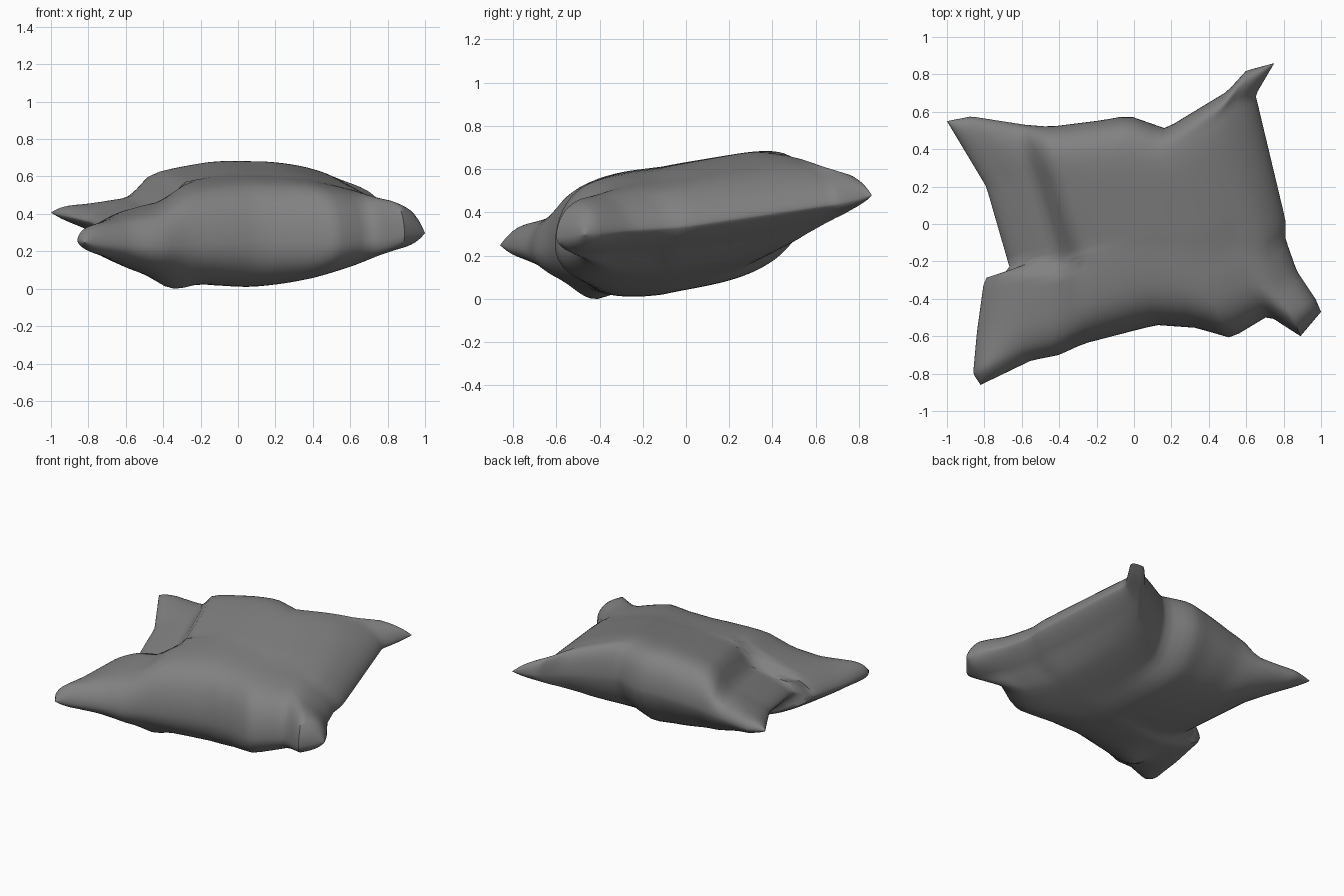
import bpy, bmesh, math
from mathutils import Vector

if "Cube" in bpy.data.objects:
    bpy.data.objects.remove(bpy.data.objects["Cube"])

N = 48

# Seam line of the pillow, one path per side (x, y, z)
FRONT = [(-.82, -.86, .27), (-.55, -.73, .25), (-.4, -.70, .25), (-.27, -.64, .26),
         (0, -.57, .27), (.12, -.54, .27), (.33, -.555, .27), (.52, -.61, .27),
         (.72, -.49, .28), (.89, -.60, .31), (1, -.47, .32)]
BACK = [(-1, .55, .43), (-.87, .575, .42), (-.58, .53, .42), (-.45, .52, .44),
        (-.17, .555, .47), (-.03, .58, .47), (.17, .51, .48), (.5, .71, .49),
        (.6, .82, .50), (.75, .86, .50)]
LEFT = [(-.82, -.86, .27), (-.86, -.80, .28), (-.84, -.58, .28), (-.80, -.29, .30),
        (-.66, -.25, .31), (-.79, .20, .38), (-1, .55, .43)]
RIGHT = [(1, -.47, .32), (.97, -.40, .33), (.87, -.25, .34), (.81, -.08, .35),
         (.81, .02, .36), (.65, .69, .46), (.75, .86, .50)]
# Blunt corner tips: x, y, half thickness
TIPS = [(1, -.47, .06), (-.82, -.86, .045), (-1, .55, .03), (.75, .86, .03)]


def along(path, t):
    """Point at fraction t of the path length."""
    pts = [Vector(p) for p in path]
    lens = [(b - a).length for a, b in zip(pts, pts[1:])]
    d = t * sum(lens)
    for a, b, l in zip(pts, pts[1:], lens):
        if d <= l:
            return a.lerp(b, d / l)
        d -= l
    return pts[-1]


def smooth(x):
    x = min(1, max(0, x))
    return x * x * (3 - 2 * x)


# Parameters bunch up toward the seam so the edges stay round
params = [math.sin(math.pi / 2 * (2 * i / N - 1)) for i in range(N + 1)]
edges = [[along(p, (u + 1) / 2) for u in params] for p in (FRONT, BACK, LEFT, RIGHT)]
c00, c10, c01, c11 = [Vector(p) for p in (FRONT[0], FRONT[-1], BACK[0], BACK[-1])]


def seam_surface(i, j):
    """Blend the four seam paths into a middle surface; wiggles fade inward."""
    a, b = (params[i] + 1) / 2, (params[j] + 1) / 2
    f, k, l, r = edges[0][i], edges[1][i], edges[2][j], edges[3][j]
    low, high = c00.lerp(c10, a), c01.lerp(c11, a)
    left, right = c00.lerp(c01, b), c10.lerp(c11, b)
    e = 1.6
    return (low.lerp(high, b) + (f - low) * (1 - b) ** e + (k - high) * b ** e
            + (l - left) * (1 - a) ** e + (r - right) * a ** e)


def dome(u, p, q):
    return max(0, 1 - abs(u) ** p) ** q


def puff(u, v, p, side):
    """Height of the cloth above or below the middle surface."""
    tip = sum(t * math.exp(-((p.x - x) ** 2 + (p.y - y) ** 2) / .03) for x, y, t in TIPS)
    tip *= dome(u, 20, .5) * dome(v, 20, .5)
    if side > 0:
        h = (.30 - .02 * v) * (1 - .12 * abs(u)) * dome(u, 3, .6) * dome(v, 6, .5)
        # sunken fold on the left, behind the lower front lobe
        sunk = smooth((-.33 - .33 * p.y - p.x) / .14) * smooth((p.y + .27) / .06)
        lobe = smooth((-.25 - p.x) / .2) * (1 - smooth((p.y + .27) / .06))
        return h * (1 - .45 * sunk - .25 * lobe) + tip
    h = (.29 + .01 * v) * dome(u, 1.7, .75)
    h *= dome(v, 4, .5) if v < 0 else dome(v, 3, .6)
    # sagging lump under the front left
    lump = math.exp(-((p.x + .35) ** 2 + (p.y + .44) ** 2) / .012)
    return -h * (1 + .25 * lump) - .8 * tip


bm = bmesh.new()
for side in (1, -1):
    grid = []
    for j, v in enumerate(params):
        row = []
        for i, u in enumerate(params):
            p = seam_surface(i, j)
            p.z += puff(u, v, p, side)
            row.append(bm.verts.new(p))
        grid.append(row)
    for j in range(N):
        for i in range(N):
            q = [grid[j][i], grid[j][i + 1], grid[j + 1][i + 1], grid[j + 1][i]]
            bm.faces.new(q if side > 0 else q[::-1])

# Sew top and bottom together and rest on the floor
bmesh.ops.remove_doubles(bm, verts=bm.verts, dist=.0003)
lowest = min(v.co.z for v in bm.verts)
bmesh.ops.translate(bm, verts=bm.verts, vec=(0, 0, -lowest))
bmesh.ops.recalc_face_normals(bm, faces=bm.faces)
mesh = bpy.data.meshes.new("pillow")
bm.to_mesh(mesh)
bm.free()

pillow = bpy.data.objects.new("pillow", mesh)
bpy.context.collection.objects.link(pillow)

# Dark grey cloth
cloth = bpy.data.materials.new("dark_cloth")
cloth.diffuse_color = (.22, .22, .22, 1)
cloth.use_nodes = True
cloth.node_tree.nodes["Principled BSDF"].inputs["Base Color"].default_value = cloth.diffuse_color
mesh.materials.append(cloth)

bpy.context.view_layer.objects.active = pillow
pillow.select_set(True)
bpy.ops.object.shade_smooth_by_angle(angle=math.radians(60))
